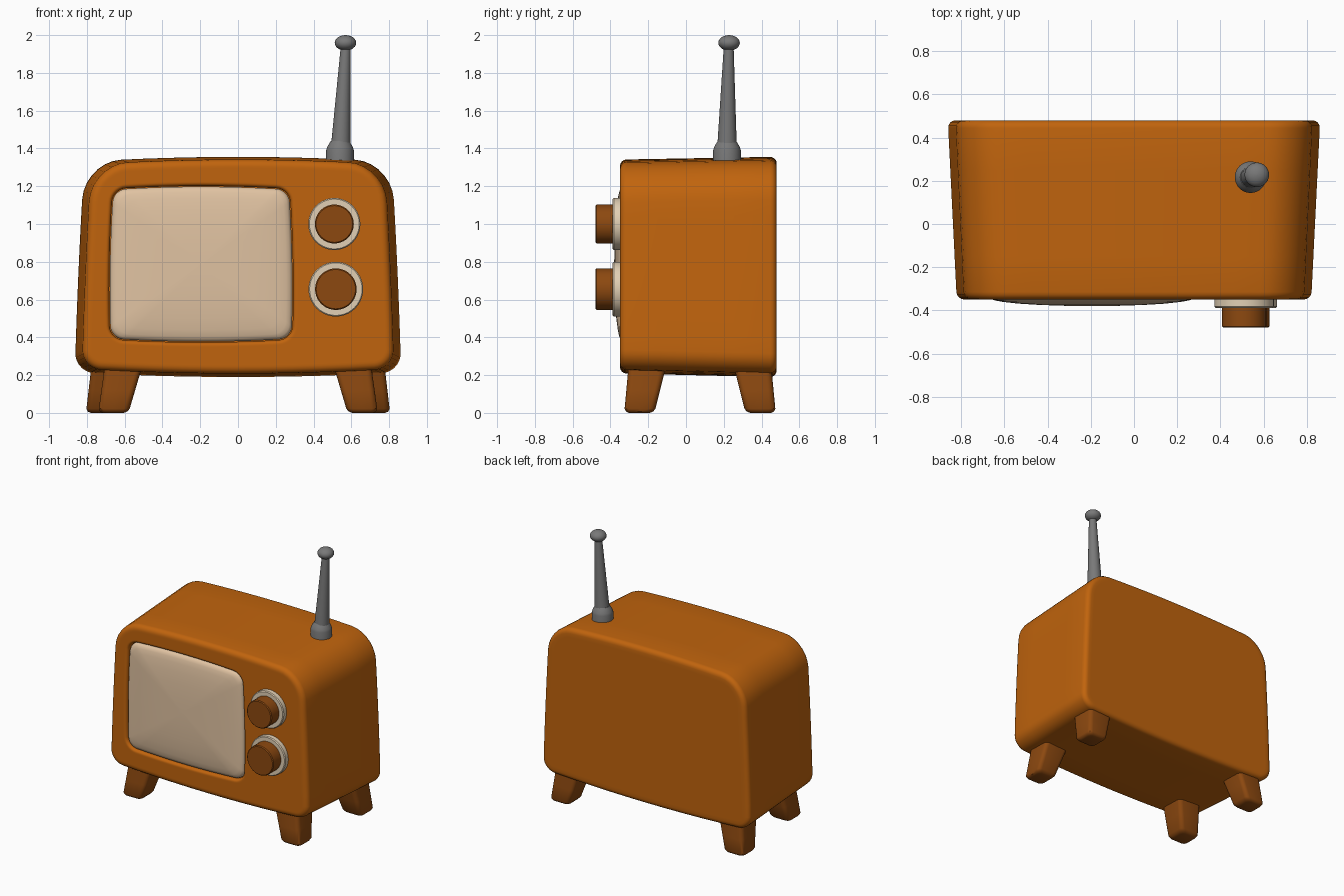
import bpy, bmesh, math
from mathutils import Vector

if "Cube" in bpy.data.objects:
    bpy.data.objects.remove(bpy.data.objects["Cube"])


def material(name, rgb):
    m = bpy.data.materials.new(name)
    m.diffuse_color = (*rgb, 1)
    m.use_nodes = True
    m.node_tree.nodes["Principled BSDF"].inputs["Base Color"].default_value = m.diffuse_color
    return m


ORANGE = material("orange shell", (0.53, 0.127, 0.004))
BROWN = material("brown wood", (0.265, 0.066, 0.005))
SCREEN = material("tan screen", (0.75, 0.545, 0.36))
CREAM = material("cream trim", (0.76, 0.63, 0.46))
GREY = material("grey metal", (0.19, 0.19, 0.19))


def outline(hw, lo, hi, r_lo, r_hi, taper=0, bx=0, bz=0, cx=0, steps=10, arc=7):
    """Rounded rectangle in 2D with bulging, tapering sides."""
    corners = [(1, 1, r_hi, 0), (-1, 1, r_hi, 90), (-1, -1, r_lo, 180), (1, -1, r_lo, 270)]
    mid, hh = (lo + hi) / 2, (hi - lo) / 2
    arcs = []
    for sx, sy, r, a0 in corners:
        c = Vector((sx * (hw - r), sy * (hh - r)))
        angles = [math.radians(a0 + 90 * i / arc) for i in range(arc + 1)]
        arcs.append([c + r * Vector((math.cos(a), math.sin(a))) for a in angles])
    pts = []
    for i, a in enumerate(arcs):
        nxt = arcs[(i + 1) % 4][0]
        pts += a + [a[-1].lerp(nxt, k / steps) for k in range(1, steps)]
    out = []
    for p in pts:
        u, v = p.x / hw, p.y / hh
        out.append((cx + p.x * (1 - taper * v + bx * (1 - v * v)),
                    mid + p.y + bz * (1 - u * u) * v))
    return out


def circle(r, cx, cy, n=40):
    return [(cx + r * math.cos(2 * math.pi * i / n), cy + r * math.sin(2 * math.pi * i / n))
            for i in range(n)]


def loft(name, rings, mat, angle=40):
    """Skin a list of 3D rings and cap both ends."""
    bm = bmesh.new()
    loops = [[bm.verts.new(p) for p in ring] for ring in rings]
    n = len(loops[0])
    for a, b in zip(loops, loops[1:]):
        for i in range(n):
            j = (i + 1) % n
            bm.faces.new((a[i], a[j], b[j], b[i]))
    bm.faces.new(loops[0])
    bm.faces.new(loops[-1])
    bmesh.ops.recalc_face_normals(bm, faces=bm.faces)
    me = bpy.data.meshes.new(name)
    bm.to_mesh(me)
    bm.free()
    me.materials.append(mat)
    ob = bpy.data.objects.new(name, me)
    bpy.context.collection.objects.link(ob)
    bpy.ops.object.select_all(action='DESELECT')
    ob.select_set(True)
    bpy.context.view_layer.objects.active = ob
    bpy.ops.object.shade_smooth_by_angle(angle=math.radians(angle))
    return ob


def at_y(pts, y):
    return [(x, y, z) for x, z in pts]


def at_z(pts, z):
    return [(x, y, z) for x, y in pts]


# Cabinet: back to front, with rolled rims and a recess for the screen
FRONT, BACK, RIM = -0.35, 0.48, 0.035


def shell(y, d):
    t = (y - FRONT) / (BACK - FRONT)
    return at_y(outline(0.80 + 0.04 * t - d, 0.235 - 0.02 * t + d, 1.315 + 0.015 * t - d,
                        0.10 - d, 0.20 - d, 0.03, 0.006, 0.026), y)


def opening(grow, y):
    return at_y(outline(0.475 + grow, 0.39 - grow, 1.185 + grow, 0.07 + grow, 0.07 + grow,
                        0.015, 0.022, 0.016, -0.195), y)


quarter = [math.radians(a) for a in (0, 22, 45, 68, 90)]
rings = [shell(BACK, 0.06)]
rings += [shell(BACK - RIM * (1 - math.cos(a)), RIM * (1 - math.sin(a))) for a in quarter]
rings += [shell(0.25, 0), shell(0.05, 0), shell(-0.15, 0)]
rings += [shell(FRONT + RIM * (1 - math.sin(a)), RIM * (1 - math.cos(a))) for a in quarter]
rings += [shell(FRONT, 0.045), opening(0.025, FRONT)]
rings += [opening(0.018 * (1 - math.sin(a)), FRONT + 0.025 * (1 - math.cos(a))) for a in quarter]
rings += [opening(0, -0.29)]
loft("cabinet", rings, ORANGE)

# Domed screen
base = opening(-0.003, 0)
cx, cz = -0.195, 0.787
profile = [(1, -0.28), (1, -0.325), (0.99, -0.338), (0.97, -0.347), (0.93, -0.354), (0.85, -0.361),
           (0.7, -0.369), (0.5, -0.375), (0.25, -0.379), (0.03, -0.38)]
loft("screen", [[(cx + (x - cx) * s, y, cz + (z - cz) * s) for x, _, z in base]
                for s, y in profile], SCREEN)

# Two dials: cream backing disc and brown knob
for label, x, z, r in (("upper", 0.51, 1.0, 0.138), ("lower", 0.518, 0.655, 0.145)):
    loft(label + "_dial_ring", [at_y(circle(q, x, z), y) for q, y in
         ((r, -0.33), (r, -0.382), (r - 0.006, -0.388))], CREAM)
    k = r - 0.035
    loft(label + "_knob", [at_y(circle(q, x, z), y) for q, y in
         ((k, -0.37), (k, -0.474), (k - 0.006, -0.48))], BROWN)

# Antenna: collar, leaning rod and flattened ball tip
loft("antenna_collar", [at_z(circle(r, 0.54, 0.217), z) for r, z in
     ((0.073, 1.29), (0.073, 1.39), (0.069, 1.405), (0.058, 1.425), (0.048, 1.44))], GREY)
loft("antenna_rod", [at_z(circle(r, x, y, 24), z) for r, x, y, z in
     ((0.052, 0.543, 0.217, 1.40), (0.026, 0.57, 0.226, 1.94))], GREY)
loft("antenna_tip", [at_z(circle(max(0.057 * math.sin(a), 0.002), 0.569, 0.228, 24),
                          1.959 - 0.041 * math.cos(a))
                     for a in [math.pi * i / 12 for i in range(13)]], GREY)


# Splayed tapered legs, mirrored left and right
def legs(name, foot, top):
    rings = []
    for z, inset in ((0, 0.025), (0.007, 0.009), (0.022, 0), (0.12, 0), (0.29, 0)):
        t = z / 0.23
        x = foot[0] + (top[0] - foot[0]) * t
        y = foot[1] + (top[1] - foot[1]) * t
        h = 0.080 + 0.018 * t - inset
        rings.append(at_z(outline(h, y - h, y + h, 0.03, 0.03, cx=x, steps=2, arc=4), z))
    ob = loft(name, rings, BROWN)
    ob.modifiers.new("mirror", 'MIRROR').use_axis[0] = True


legs("front_legs", (0.66, -0.247), (0.61, -0.208))
legs("back_legs", (0.725, 0.395), (0.68, 0.355))
